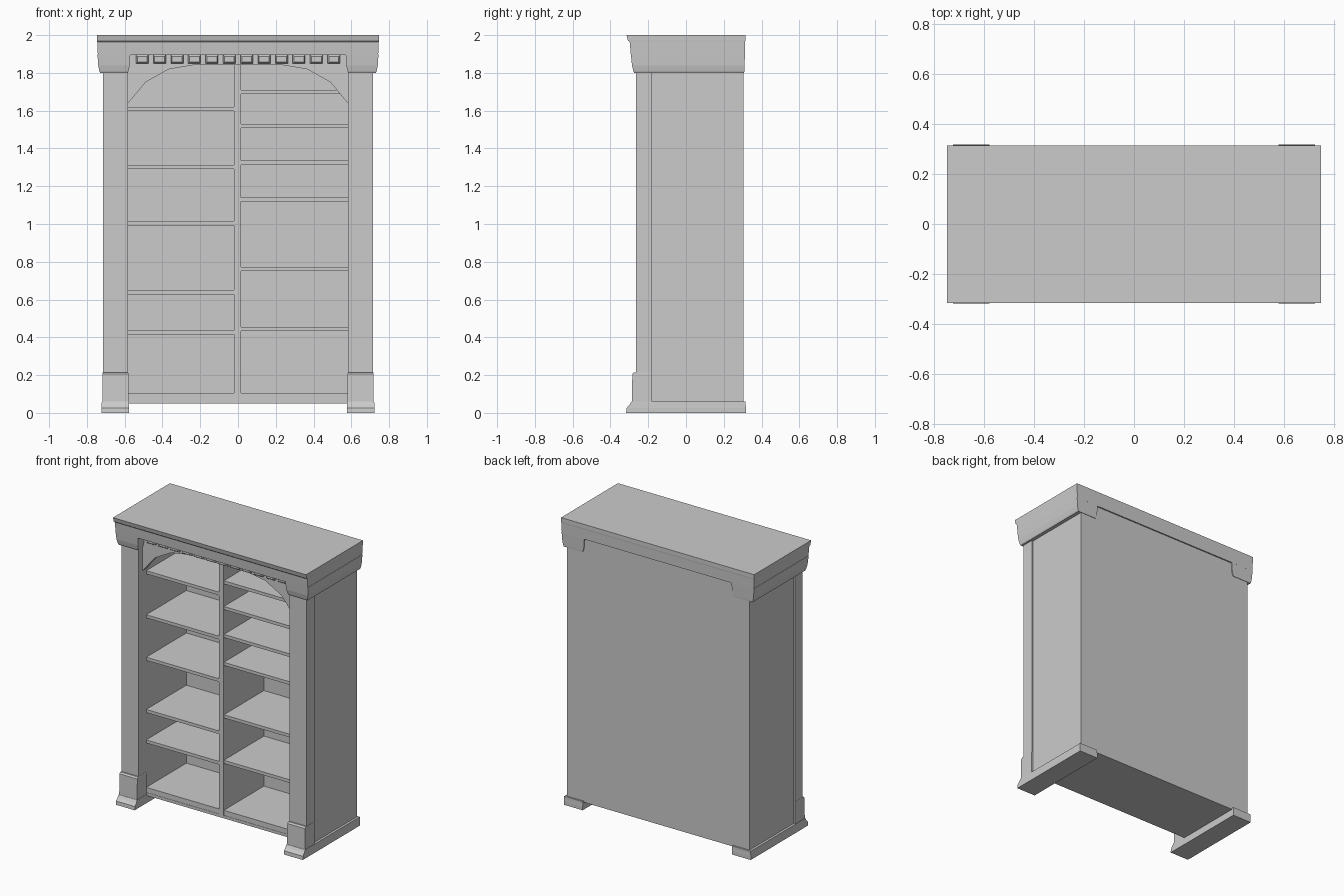
import bpy, bmesh

if "Cube" in bpy.data.objects:
    bpy.data.objects.remove(bpy.data.objects["Cube"])


def finish(name, bm):
    bmesh.ops.recalc_face_normals(bm, faces=bm.faces)
    me = bpy.data.meshes.new(name)
    bm.to_mesh(me)
    bm.free()
    ob = bpy.data.objects.new(name, me)
    bpy.context.collection.objects.link(ob)
    return ob


def stack(name, rings):
    """Loft rectangles (z, x0, x1, y0, y1) into a closed moulding."""
    bm = bmesh.new()
    loops = [[bm.verts.new(p) for p in
              ((x0, y0, z), (x1, y0, z), (x1, y1, z), (x0, y1, z))]
             for z, x0, x1, y0, y1 in rings]
    for a, b in zip(loops, loops[1:]):
        for i in range(4):
            j = (i + 1) % 4
            bm.faces.new((a[i], a[j], b[j], b[i]))
    bm.faces.new(loops[0][::-1])
    bm.faces.new(loops[-1])
    return finish(name, bm)


def box(name, x0, x1, y0, y1, z0, z1):
    return stack(name, [(z0, x0, x1, y0, y1), (z1, x0, x1, y0, y1)])


def mirrored(ob):
    ob.modifiers.new("mirror_x", 'MIRROR')
    return ob


FRONT, BACK, INNER = -0.18, 0.265, 0.585

# Sides: wall, pilaster, pedestal, plinth and capital
mirrored(box("side_wall", INNER, 0.705, FRONT, 0.305, 0.05, 1.85))
mirrored(box("pilaster", INNER - 0.002, 0.716, -0.265, FRONT, 0.05, 1.82))
mirrored(stack("pedestal", [
    (0.05, 0.580, 0.718, -0.287, FRONT),
    (0.205, 0.580, 0.718, -0.284, FRONT),
    (0.215, 0.582, 0.717, -0.275, FRONT)]))
mirrored(stack("plinth", [
    (0.0, 0.577, 0.723, -0.317, 0.317),
    (0.025, 0.577, 0.723, -0.315, 0.317),
    (0.042, 0.577, 0.722, -0.300, 0.316),
    (0.06, 0.578, 0.721, -0.289, 0.316)]))
mirrored(stack("capital", [
    (1.80, 0.585, 0.730, -0.275, 0.308),
    (1.81, 0.580, 0.734, -0.279, 0.309),
    (1.84, 0.573, 0.740, -0.286, 0.310),
    (1.90, 0.570, 0.744, -0.292, 0.312)]))

# Crown
stack("cornice", [
    (1.895, -0.742, 0.742, -0.292, 0.312),
    (1.963, -0.745, 0.745, -0.298, 0.313),
    (1.972, -0.746, 0.746, -0.308, 0.314),
    (2.0, -0.747, 0.747, -0.315, 0.314)])

# Arched frieze board
half = [(0.23, 1.842), (0.365, 1.82), (0.49, 1.75), (INNER, 1.635), (INNER, 1.9)]
outline = [(-x, z) for x, z in reversed(half)] + half
bm = bmesh.new()
face = bm.faces.new([bm.verts.new((x, -0.22, z)) for x, z in outline])
ext = bmesh.ops.extrude_face_region(bm, geom=[face])
bmesh.ops.translate(bm, vec=(0, 0.04, 0),
                    verts=[v for v in ext["geom"] if isinstance(v, bmesh.types.BMVert)])
finish("arched_frieze", bm)

# Row of bevelled dentils on the frieze
for i in range(12):
    cx = (i - 5.5) * 0.0922
    bm = bmesh.new()
    loops = []
    for y, w, h in ((-0.22, 0.033, 0.0225), (-0.236, 0.033, 0.0225), (-0.245, 0.026, 0.0155)):
        loops.append([bm.verts.new((cx + sx * w, y, 1.872 + sz * h))
                      for sx, sz in ((-1, -1), (1, -1), (1, 1), (-1, 1))])
    for a, b in zip(loops, loops[1:]):
        for k in range(4):
            bm.faces.new((a[k], a[k - 1], b[k - 1], b[k]))
    bm.faces.new(loops[0])
    bm.faces.new(loops[-1])
    finish("dentil", bm)

# Back, base and centre divider
box("back_panel", -INNER, INNER, BACK, 0.303, 0.05, 1.9)
box("base_board", -INNER, INNER, FRONT, BACK, 0.05, 0.07)
box("divider", -0.02, 0.015, FRONT, BACK, 0.07, 1.9)

# Shelves, by top height
for top in (0.105, 0.437, 0.65, 1.015, 1.312, 1.62):
    box("left_shelf", -INNER, -0.02, FRONT + 0.002, BACK, top - (0.035 if top < 0.2 else 0.022), top)
for top in (0.105, 0.455, 0.773, 1.14, 1.335, 1.53, 1.71):
    box("right_shelf", 0.015, INNER, FRONT + 0.002, BACK, top - (0.035 if top < 0.2 else 0.022), top)
